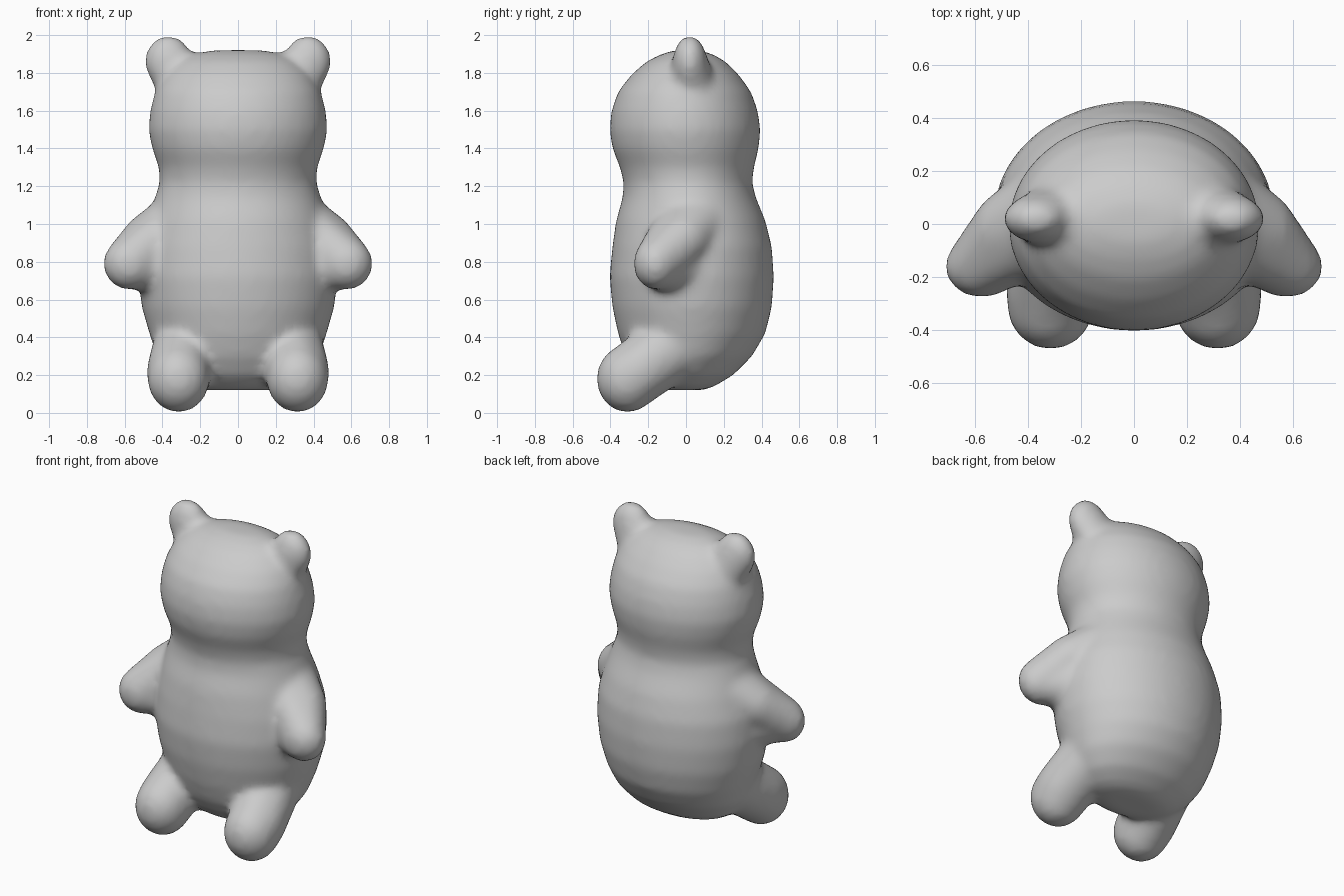
import bpy
import bmesh
from math import cos, sin, pi
from mathutils import Vector, Matrix

cube = bpy.data.objects.get("Cube")
if cube:
    bpy.data.objects.remove(cube)

grey = bpy.data.materials.new("plain grey")
grey.use_nodes = True
colour = (0.6, 0.6, 0.6, 1)
grey.diffuse_color = colour
grey.node_tree.nodes["Principled BSDF"].inputs["Base Color"].default_value = colour

bm = bmesh.new()


def torso_and_head(rows, sides=48):
    """Oval rings stacked upwards: height, half width, front y, back y."""
    rings = []
    for z, w, front, back in rows:
        mid, depth = (front + back) / 2, (back - front) / 2
        rings.append([bm.verts.new((w * cos(2 * pi * i / sides),
                                    mid + depth * sin(2 * pi * i / sides), z))
                      for i in range(sides)])
    for low, high in zip(rings, rings[1:]):
        for i in range(sides):
            j = (i + 1) % sides
            bm.faces.new((low[i], low[j], high[j], high[i]))
    bm.faces.new(rings[0][::-1])
    bm.faces.new(rings[-1])


def limb(*balls):
    """Skin stretched round balls (centre, radii), made on both sides."""
    for side in (1, -1):
        part = bmesh.new()
        for centre, radii in balls:
            place = Matrix.Translation(Vector(centre)) @ Matrix.Diagonal((*radii, 1))
            bmesh.ops.create_icosphere(part, subdivisions=3, radius=1, matrix=place)
        hull = bmesh.ops.convex_hull(part, input=part.verts)
        loose = {v for v in hull["geom_interior"] if isinstance(v, bmesh.types.BMVert)}
        bmesh.ops.delete(part, geom=list(loose), context="VERTS")
        bmesh.ops.scale(part, vec=(side, 1, 1), verts=part.verts)
        bmesh.ops.recalc_face_normals(part, faces=part.faces)
        mesh = bpy.data.meshes.new("limb")
        part.to_mesh(mesh)
        part.free()
        bm.from_mesh(mesh)
        bpy.data.meshes.remove(mesh)


torso_and_head([
    (0.12, 0.18, -0.13, 0.09), (0.14, 0.27, -0.19, 0.15),
    (0.20, 0.36, -0.26, 0.25), (0.30, 0.43, -0.32, 0.35),
    (0.42, 0.47, -0.36, 0.42), (0.56, 0.51, -0.39, 0.455),
    (0.72, 0.53, -0.405, 0.465), (0.88, 0.52, -0.39, 0.455),
    (1.02, 0.48, -0.37, 0.42), (1.14, 0.44, -0.335, 0.37),
    (1.22, 0.415, -0.33, 0.35), (1.30, 0.42, -0.35, 0.36),
    (1.40, 0.455, -0.39, 0.385), (1.50, 0.475, -0.405, 0.395),
    (1.60, 0.465, -0.395, 0.38), (1.70, 0.44, -0.36, 0.345),
    (1.79, 0.39, -0.29, 0.28), (1.86, 0.32, -0.21, 0.21),
    (1.90, 0.24, -0.13, 0.14), (1.92, 0.13, -0.06, 0.07)])

# Arms: broad shoulder narrowing to a rounded paw
limb(((0.31, 0.05, 1.03), (0.15, 0.20, 0.15)),
     ((0.47, -0.02, 0.92), (0.14, 0.15, 0.14)),
     ((0.575, -0.16, 0.79), (0.14, 0.12, 0.14)))
limb(((0.42, -0.04, 0.80), (0.14, 0.18, 0.18)),
     ((0.57, -0.16, 0.77), (0.12, 0.11, 0.11)))

# Legs: thigh sweeping forward and down to the foot
limb(((0.28, -0.06, 0.36), (0.17, 0.18, 0.18)),
     ((0.32, -0.25, 0.22), (0.165, 0.16, 0.17)),
     ((0.315, -0.31, 0.18), (0.165, 0.165, 0.18)))

# Ears: rounded knobs rooted in the head
limb(((0.30, 0.03, 1.76), (0.15, 0.12, 0.12)),
     ((0.37, 0.02, 1.86), (0.125, 0.09, 0.14)))

mesh = bpy.data.meshes.new("bear_body")
bm.to_mesh(mesh)
bm.free()
mesh.materials.append(grey)
bear = bpy.data.objects.new("bear_body", mesh)
bpy.context.collection.objects.link(bear)

# Fuse all parts into one skin and soften the joins
fuse = bear.modifiers.new("fuse", "REMESH")
fuse.mode = "VOXEL"
fuse.voxel_size = 0.022
fuse.use_smooth_shade = True
soften = bear.modifiers.new("soften", "SMOOTH")
soften.factor = 0.5
soften.iterations = 12
